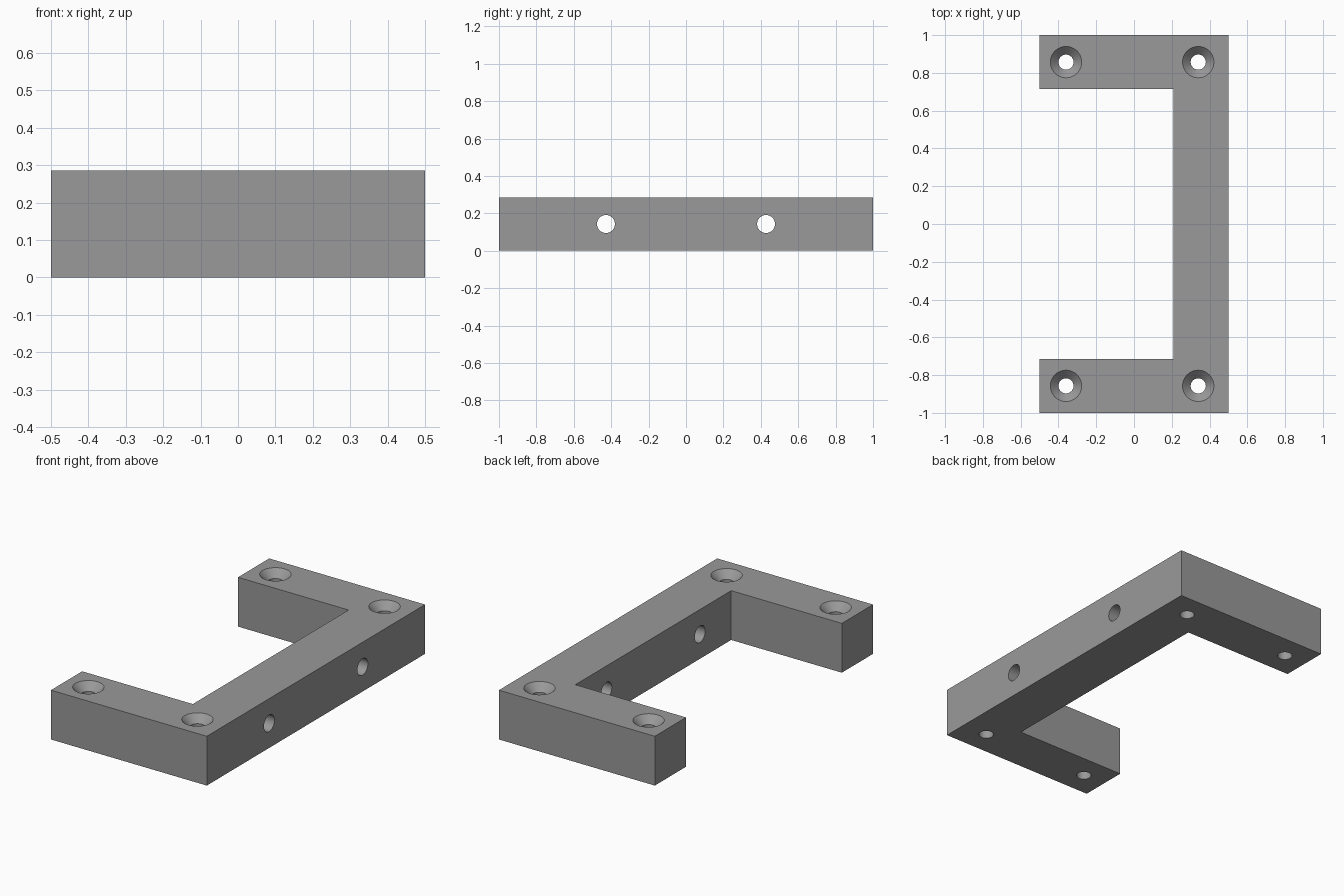
import bpy, bmesh, math
from mathutils import Matrix

if "Cube" in bpy.data.objects:
    bpy.data.objects.remove(bpy.data.objects["Cube"])

H = 0.286          # thickness of the bar stock
IN_X, IN_Y = 0.21, 0.714
SEGS = 48

grey = bpy.data.materials.new("grey metal")
grey.diffuse_color = (0.32, 0.32, 0.32, 1)
grey.use_nodes = True
grey.node_tree.nodes["Principled BSDF"].inputs["Base Color"].default_value = grey.diffuse_color


def make_object(name, bm):
    bmesh.ops.recalc_face_normals(bm, faces=bm.faces)
    mesh = bpy.data.meshes.new(name)
    bm.to_mesh(mesh)
    bm.free()
    mesh.materials.append(grey)
    ob = bpy.data.objects.new(name, mesh)
    bpy.context.collection.objects.link(ob)
    return ob


def add_lathe(bm, profile, matrix):
    """Closed turned solid from (radius, height) points, about local z."""
    rings = []
    for r, z in profile:
        ring = bmesh.ops.create_circle(
            bm, segments=SEGS, radius=r,
            matrix=matrix @ Matrix.Translation((0, 0, z)))["verts"]
        rings.append(ring)
    for a, b in zip(rings, rings[1:]):
        for i in range(SEGS):
            j = (i + 1) % SEGS
            bm.faces.new((a[i], a[j], b[j], b[i]))
    bm.faces.new(rings[0])
    bm.faces.new(rings[-1])


# C-shaped bracket body, extruded from its outline
bm = bmesh.new()
outline = [(-0.5, -1), (0.5, -1), (0.5, 1), (-0.5, 1),
           (-0.5, IN_Y), (IN_X, IN_Y), (IN_X, -IN_Y), (-0.5, -IN_Y)]
base = bm.faces.new([bm.verts.new((x, y, 0)) for x, y in outline])
top = bmesh.ops.extrude_face_region(bm, geom=[base])["geom"]
bmesh.ops.translate(bm, vec=(0, 0, H),
                    verts=[v for v in top if isinstance(v, bmesh.types.BMVert)])
bracket = make_object("bracket", bm)

# Countersunk screw holes in the arms, plain cross holes in the spine
R, SINK = 0.04, 0.083
countersunk = [(R, -0.05), (R, H - (SINK - R)), (SINK + 0.05, H + 0.05)]
plain = [(0.048, -0.2), (0.048, 0.2)]
bm = bmesh.new()
for side in (-1, 1):
    for x in (-0.36, 0.34):
        add_lathe(bm, countersunk, Matrix.Translation((x, side * 0.857, 0)))
    add_lathe(bm, plain, Matrix.Translation((0.355, side * 0.428, H / 2))
              @ Matrix.Rotation(math.pi / 2, 4, 'Y'))
cutter = make_object("hole_cutter", bm)
cutter.hide_render = True

# Cut the holes and remove the cutter
cut = bracket.modifiers.new("holes", 'BOOLEAN')
cut.operation, cut.solver, cut.object = 'DIFFERENCE', 'EXACT', cutter
bpy.context.view_layer.objects.active = bracket
bracket.select_set(True)
bpy.ops.object.modifier_apply(modifier=cut.name)
bpy.data.objects.remove(cutter)
bpy.ops.object.shade_smooth_by_angle(angle=math.radians(30))
